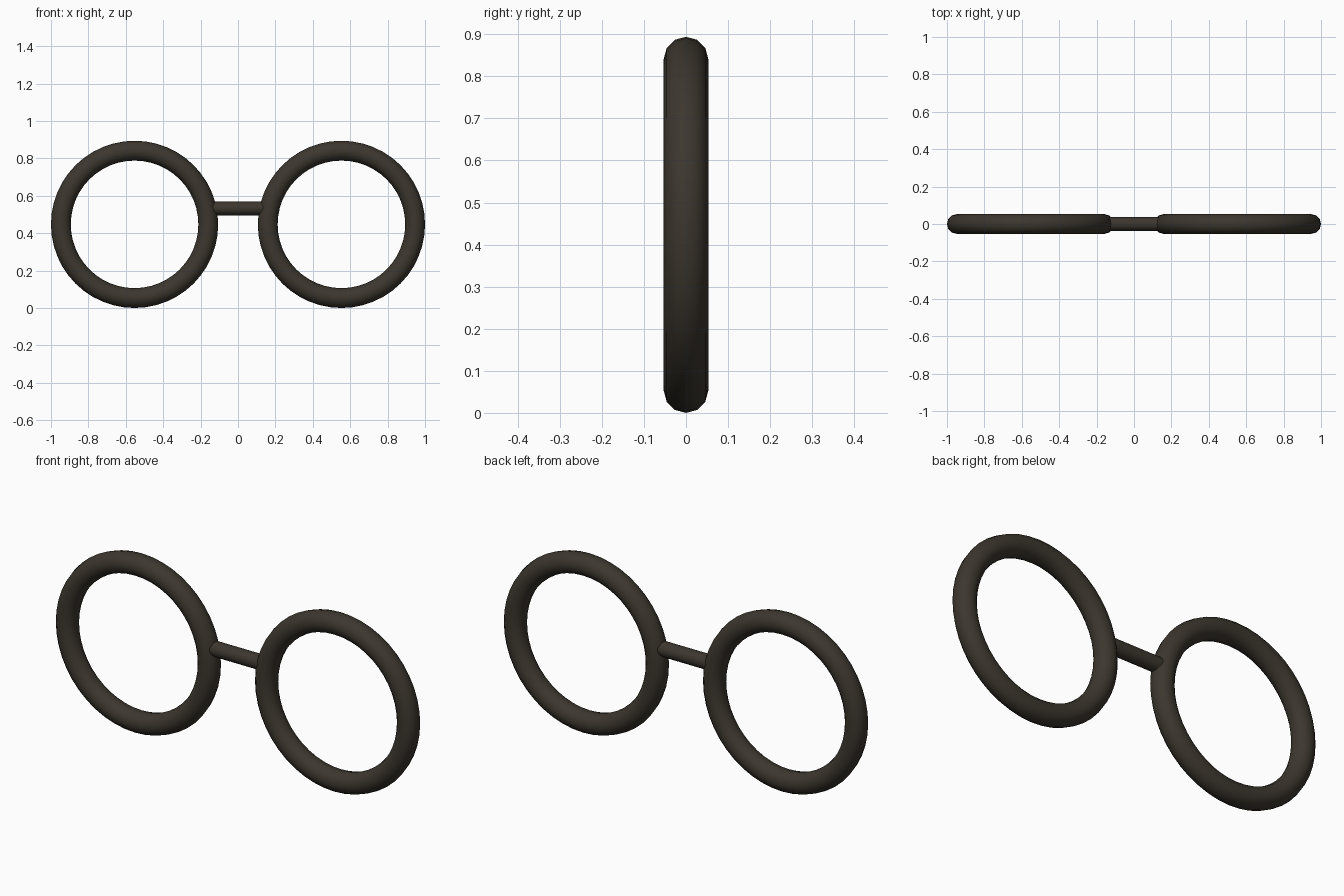
import bpy
import math

cube = bpy.data.objects.get("Cube")
if cube:
    bpy.data.objects.remove(cube, do_unlink=True)

TUBE = 0.053            # rim tube radius
RING = 0.394            # rim centre-line radius
RIM_X = 1 - RING - TUBE
RIM_Z = RING + TUBE

# Dark brown frame colour
frame = bpy.data.materials.new("dark brown frame")
frame.use_nodes = True
colour = (0.045, 0.037, 0.027, 1)
frame.diffuse_color = colour
bsdf = frame.node_tree.nodes["Principled BSDF"]
bsdf.inputs["Base Color"].default_value = colour
bsdf.inputs["Roughness"].default_value = 0.6


def finish(name):
    ob = bpy.context.object
    ob.name = name
    ob.data.materials.append(frame)
    bpy.ops.object.shade_smooth_by_angle(angle=math.radians(40))


# Two round rims standing upright
for name, side in (("left_rim", 1), ("right_rim", -1)):
    bpy.ops.mesh.primitive_torus_add(
        major_radius=RING, minor_radius=TUBE,
        major_segments=48, minor_segments=12,
        location=(side * RIM_X, 0, RIM_Z), rotation=(math.pi / 2, 0, 0))
    finish(name)

# Straight bridge, its ends sunk into the rims
bpy.ops.mesh.primitive_cylinder_add(
    vertices=16, radius=0.037, depth=0.3,
    location=(0, 0, 0.532), rotation=(0, math.pi / 2, 0))
finish("bridge")
